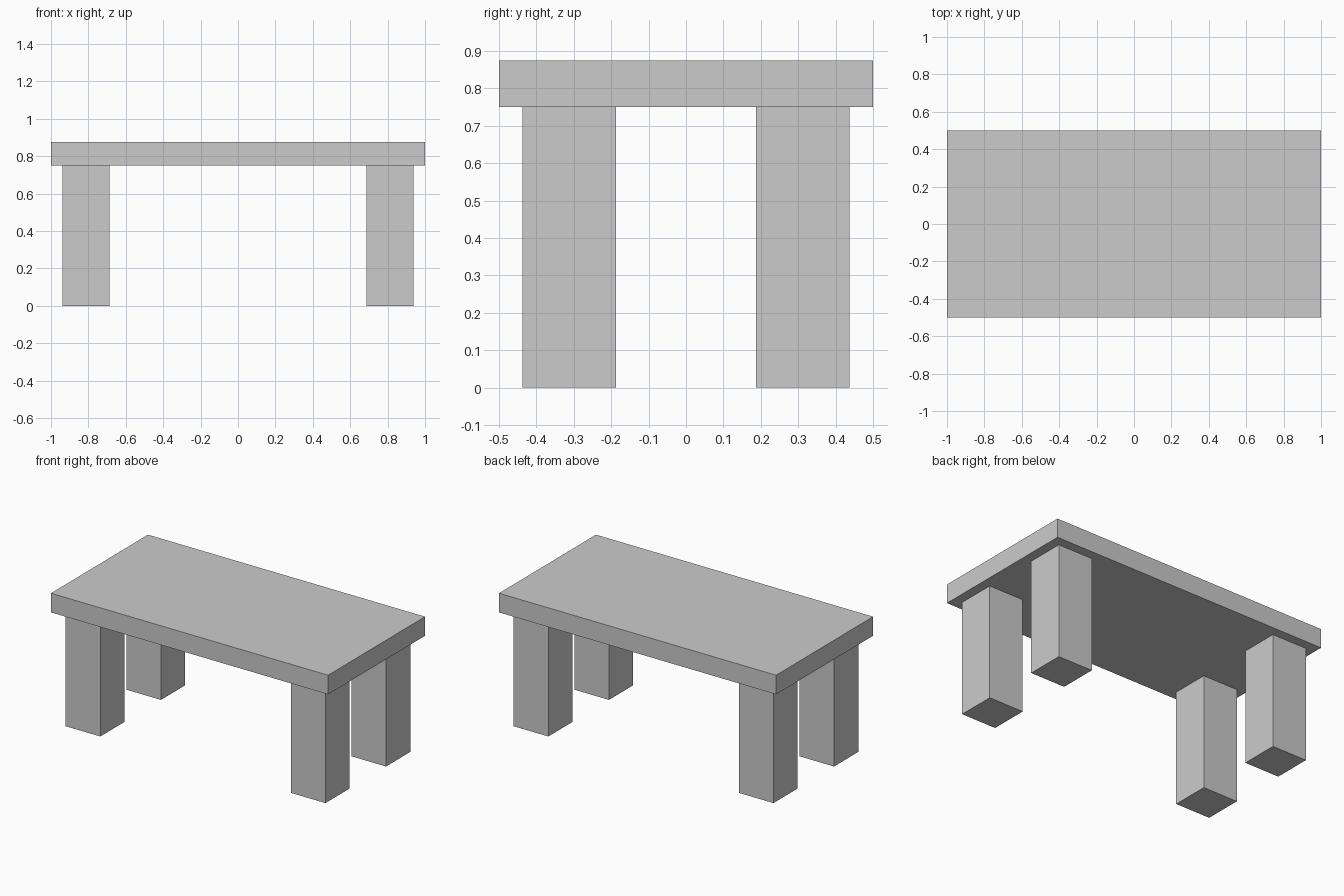
import bpy

if "Cube" in bpy.data.objects:
    bpy.data.objects.remove(bpy.data.objects["Cube"])

TOP_Z = 0.875       # overall height
LEG_H = 0.75        # underside of the top
LEG_W = 0.25        # square leg section
LEG_X, LEG_Y = 0.8125, 0.3125


def box(name, size, centre):
    bpy.ops.mesh.primitive_cube_add(size=1, location=centre)
    obj = bpy.context.object
    obj.name = name
    obj.scale = size
    bpy.ops.object.transform_apply(location=False, rotation=False, scale=True)
    return obj


# Table top
box("table_top", (2, 1, TOP_Z - LEG_H), (0, 0, (TOP_Z + LEG_H) / 2))

# Four square legs, inset from the edges
for y_name, sy in (("front", -1), ("back", 1)):
    for x_name, sx in (("left", -1), ("right", 1)):
        box(f"{y_name}_{x_name}_leg", (LEG_W, LEG_W, LEG_H),
            (sx * LEG_X, sy * LEG_Y, LEG_H / 2))
